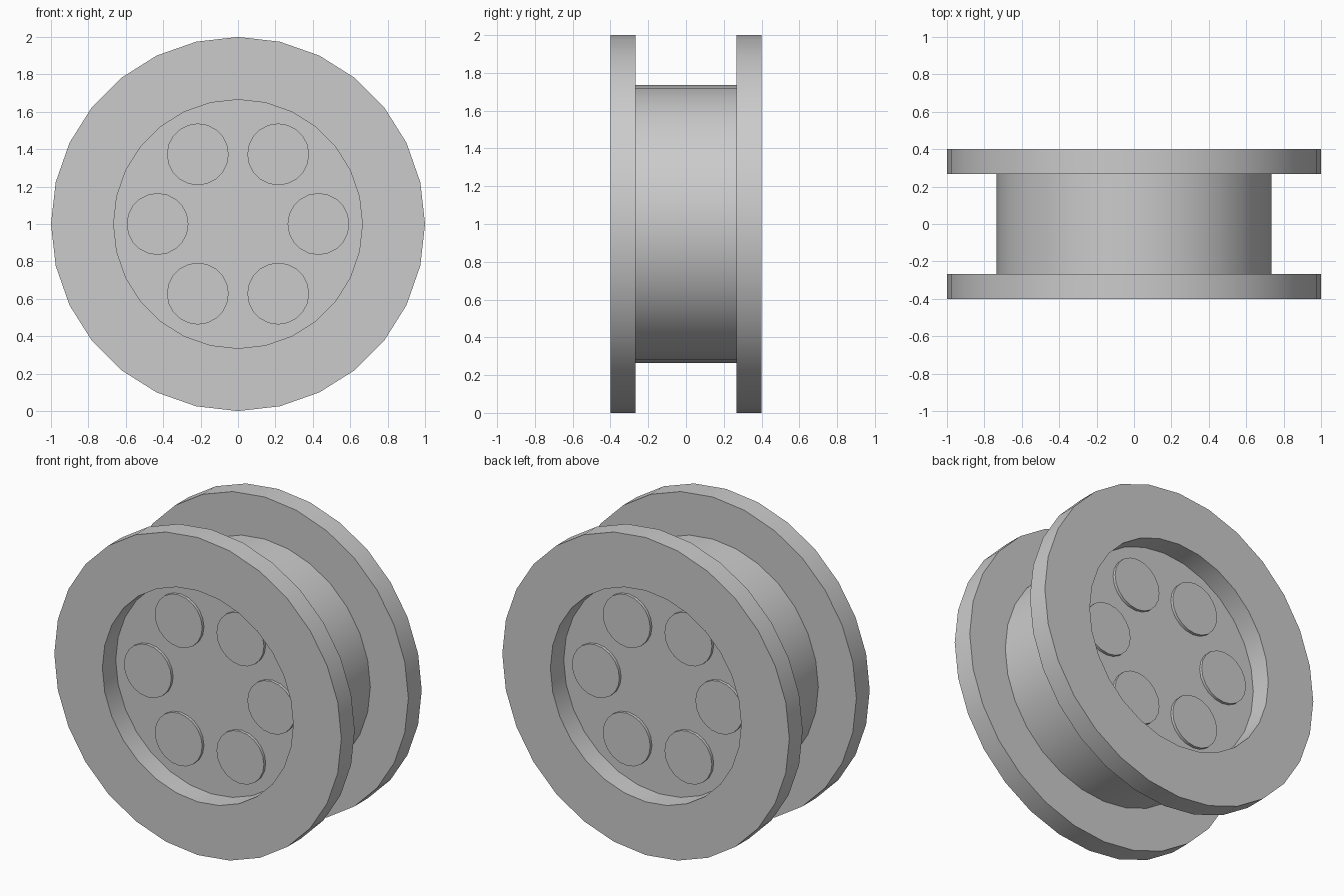
import bpy, bmesh, math
from mathutils import Vector

cube = bpy.data.objects.get("Cube")
if cube:
    bpy.data.objects.remove(cube, do_unlink=True)

SIDES = 28
HALF_WIDTH = 0.40
FLOOR = 0.267      # distance of the recessed faces from the centre
DRUM_R = 0.735
RECESS_R = 0.665
BOSS_RING = 0.43
BOSS_R = 0.165
BOSS_HEIGHT = 0.018

grey = bpy.data.materials.new("plain grey")
grey.use_nodes = True
colour = (0.6, 0.6, 0.6, 1)
grey.diffuse_color = colour
grey.node_tree.nodes["Principled BSDF"].inputs["Base Color"].default_value = colour


def spin_part(name, profile, sides, centre=(0, 0, 1), closed=False):
    """Revolve a (radius, y) profile about the y axis through centre."""
    bm = bmesh.new()
    verts = [bm.verts.new((r, y, 0)) for r, y in profile]
    ends = zip(verts, verts[1:] + verts[:1]) if closed else zip(verts, verts[1:])
    edges = [bm.edges.new(pair) for pair in ends]
    bmesh.ops.spin(bm, geom=verts + edges, cent=(0, 0, 0), axis=(0, 1, 0),
                   angle=math.tau, steps=sides, use_merge=True)
    bmesh.ops.remove_doubles(bm, verts=bm.verts, dist=1e-5)
    bmesh.ops.recalc_face_normals(bm, faces=bm.faces)
    mesh = bpy.data.meshes.new(name)
    bm.to_mesh(mesh)
    bm.free()
    mesh.materials.append(grey)
    obj = bpy.data.objects.new(name, mesh)
    obj.location = Vector(centre)
    bpy.context.collection.objects.link(obj)
    bpy.ops.object.select_all(action="DESELECT")
    obj.select_set(True)
    bpy.context.view_layer.objects.active = obj
    bpy.ops.object.shade_smooth_by_angle(angle=math.radians(30))
    return obj


# Drum with closed ends
spin_part("drum", [(0, -FLOOR), (DRUM_R, -FLOOR), (DRUM_R, FLOOR), (0, FLOOR)], SIDES)

for side, label in ((-1, "front"), (1, "back")):
    inner, outer = side * FLOOR, side * HALF_WIDTH
    # Wide flange ring around the recess
    spin_part(label + "_flange",
              [(RECESS_R, inner), (1, inner), (1, outer), (RECESS_R, outer)],
              SIDES, closed=True)
    # Six shallow round bosses on the recessed face
    top = side * (FLOOR + BOSS_HEIGHT)
    for i in range(6):
        a = math.tau * i / 6
        spin_part(f"{label}_boss_{i + 1}",
                  [(BOSS_R, inner), (BOSS_R, top), (0, top)], 20,
                  centre=(BOSS_RING * math.cos(a), 0, 1 + BOSS_RING * math.sin(a)))
